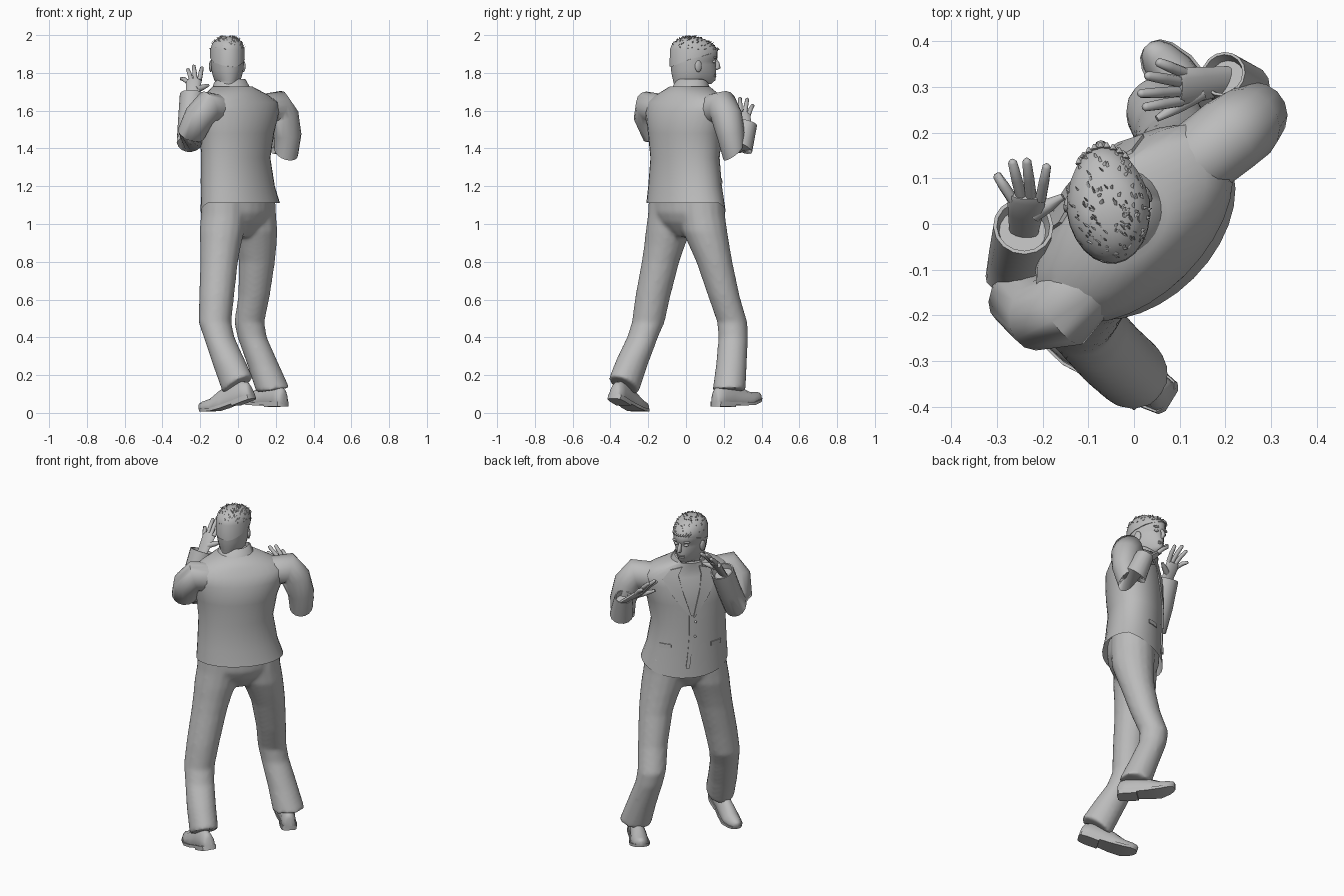
import bpy, bmesh, math, random
from mathutils import Vector as V, Matrix

if "Cube" in bpy.data.objects:
    bpy.data.objects.remove(bpy.data.objects["Cube"])
random.seed(4)
Z = V((0, 0, 1))

grey = bpy.data.materials.new("plain_grey")
grey.use_nodes = True
grey.diffuse_color = (0.5, 0.5, 0.5, 1)
grey.node_tree.nodes["Principled BSDF"].inputs["Base Color"].default_value = (0.5, 0.5, 0.5, 1)


def finish(name, bm, angle=50):
    bmesh.ops.recalc_face_normals(bm, faces=bm.faces[:])
    me = bpy.data.meshes.new(name)
    bm.to_mesh(me)
    bm.free()
    ob = bpy.data.objects.new(name, me)
    bpy.context.collection.objects.link(ob)
    me.materials.append(grey)
    bpy.ops.object.select_all(action='DESELECT')
    ob.select_set(True)
    bpy.context.view_layer.objects.active = ob
    bpy.ops.object.shade_smooth_by_angle(angle=math.radians(angle))
    return ob


def skin(bm, rings, open_start=False):
    rows = [[bm.verts.new(p) for p in r] for r in rings]
    n = len(rows[0])
    for a, b in zip(rows, rows[1:]):
        for i in range(n):
            bm.faces.new((a[i], a[(i + 1) % n], b[(i + 1) % n], b[i]))
    if not open_start:
        bm.faces.new(rows[0])
    bm.faces.new(rows[-1])


def circle(n):
    return [2 * math.pi * i / n for i in range(n)]


def tube(bm, path, n=14, flat=1.0, side=None, hollow=0.0):
    """Skin circles along (x, y, z, radius) points; hollow sinks the far end inwards."""
    pts = [V(p[:3]) for p in path]
    rings = []
    for i, p in enumerate(pts):
        t = (pts[min(i + 1, len(pts) - 1)] - pts[max(i - 1, 0)]).normalized()
        ref = side or V((0.7, -0.7, 0))
        u = (ref - t * ref.dot(t)).normalized()
        w = t.cross(u)
        r = path[i][3]
        rings.append([p + u * r * math.cos(a) + w * r * flat * math.sin(a) for a in circle(n)])
    if hollow:
        rings.append([q.lerp(pts[-1], .12) for q in rings[-1]])
        rings.append([q.lerp(pts[-1], .12) - t * hollow for q in rings[-1]])
    skin(bm, rings)


def ball(bm, centre, size, turn=0):
    m = Matrix.Translation(centre) @ Matrix.Rotation(turn, 4, 'Z') @ Matrix.Diagonal((*size, 1))
    bmesh.ops.create_uvsphere(bm, u_segments=14, v_segments=8, radius=1, matrix=m)


# Jacket: stacked ellipses, wide axis towards the figure's right arm
RIGHT = V((1, 1, 0)).normalized()
FRONT = V((-1, 1, 0)).normalized()
JACKET = [  # z, centre x, centre y, half width, half depth
    (1.09, .012, 0, .245, .168), (1.2, 0, -.005, .226, .158), (1.35, -.012, -.005, .21, .152),
    (1.48, -.005, -.005, .228, .158), (1.59, 0, 0, .262, .158), (1.645, 0, .005, .27, .135),
    (1.685, -.01, .01, .205, .118), (1.73, -.03, .02, .105, .1)]


def on_jacket(deg, z, lift=0.0):
    z = max(min(z, 1.729), 1.091)
    for lo, hi in zip(JACKET, JACKET[1:]):
        if lo[0] <= z <= hi[0]:
            k = (z - lo[0]) / (hi[0] - lo[0])
            _, x, y, a, b = [p + (q - p) * k for p, q in zip(lo, hi)]
            t = math.radians(deg)
            return V((x, y, z)) + RIGHT * (a + lift) * math.cos(t) + FRONT * (b + lift) * math.sin(t)


rings = []
for row in JACKET:
    ring = [on_jacket(math.degrees(t), row[0]) for t in circle(32)]
    if row is JACKET[0]:    # hem hangs lower at the front
        for p, t in zip(ring, circle(32)):
            p.z += 0.02 - 0.075 * max(0, math.sin(t))
    rings.append(ring)
bm = bmesh.new()
skin(bm, rings, open_start=True)
finish("jacket_body", bm)


def plate(name, left, right, lift=0.008):
    bm = bmesh.new()
    skin(bm, [[on_jacket(*l, lift), on_jacket(*r, lift), on_jacket(*r, -.002), on_jacket(*l, -.002)]
              for l, r in zip(left, right)])
    finish(name, bm, 30)


# Lapels, closing edge, pockets and buttons
for s, side in ((-1, "right"), (1, "left")):
    plate(side + "_lapel", [(90 + s * d, z) for d, z in ((34, 1.69), (33, 1.64), (24, 1.54), (3, 1.41))],
          [(90 + s * d, z) for d, z in ((18, 1.71), (15, 1.66), (10, 1.56), (1, 1.41))])
    plate(side + "_pocket_flap", [(90 + s * d, 1.24) for d in (30, 40, 50)],
          [(90 + s * d, 1.215) for d in (30, 40, 50)], .005)
levels = (1.42, 1.3, 1.2, 1.1)
plate("front_closing_edge", [(85, z) for z in levels], [(90, z) for z in levels], .007)
bm = bmesh.new()
for z in (1.38, 1.29):
    ball(bm, on_jacket(94, z, .003), (.007, .007, .007))
finish("jacket_buttons", bm)

# Collar, open at the throat
bm = bmesh.new()
rows = [(1.69, .115, 0), (1.765, .085, -.012), (1.768, .078, -.012), (1.71, .08, 0)]
cols = []
for i in range(21):
    t = math.radians(130 + 280 * i / 20)
    cols.append([V((-.035, .025, z)) + RIGHT * r * math.cos(t) + FRONT * (r * math.sin(t) - d)
                 - Z * .03 * max(0, math.sin(t)) for z, r, d in rows])
skin(bm, cols)
finish("collar", bm, 40)

# Sleeves, with puffed shoulders
ARMS = {
    "right": [(.06, .07, 1.6, .08), (.145, .145, 1.605, .085), (.21, .195, 1.622, .086), (.24, .215, 1.57, .083),
              (.262, .238, 1.47, .074), (.255, .25, 1.38, .066), (.235, .29, 1.405, .066), (.195, .328, 1.535, .05)],
    "left": [(-.06, -.07, 1.6, .08), (-.12, -.14, 1.605, .085), (-.16, -.192, 1.62, .086),
             (-.205, -.198, 1.57, .08), (-.247, -.16, 1.48, .075), (-.255, -.115, 1.44, .07),
             (-.252, -.065, 1.54, .066), (-.242, -.005, 1.685, .066)]}
for side, path in ARMS.items():
    bm = bmesh.new()
    tube(bm, path, 16, hollow=.03)
    finish(side + "_sleeve", bm, 60)

# Hands: wrist, knuckle centre, direction across knuckles, fingertips index to little, thumb
HANDS = {
    "right": ((.215, .315, 1.49), (.105, .3, 1.575), (.1, .95, .1),
              ((.02, .255, 1.65), (.01, .285, 1.67), (.025, .325, 1.665), (.05, .355, 1.63)), (.05, .23, 1.575)),
    "left": ((-.242, -.03, 1.64), (-.235, .055, 1.755), (-1, 0, -.15),
             ((-.19, .13, 1.83), (-.235, .142, 1.84), (-.267, .14, 1.82), (-.302, .11, 1.77)), (-.155, .06, 1.735))}
for side, (wrist, knuckle, across, tips, thumb) in HANDS.items():
    w, k, ax = V(wrist), V(knuckle), V(across).normalized()
    bm = bmesh.new()
    mid = w.lerp(k, .6)
    tube(bm, [(*w, .03), (*mid, .038), (*k, .042), (*k.lerp(V(tips[1]), .1), .036)], 12, .42, ax)
    for i, tip in enumerate(tips):
        base, tip = k + ax * (i - 1.5) * .021, V(tip)
        joint = base.lerp(tip, .5) + Z * .006
        tube(bm, [(*base, .0125), (*joint, .012), (*tip.lerp(joint, .12), .01), (*tip, .005)], 8)
    base, tip = mid - ax * .018, V(thumb)
    tube(bm, [(*base, .018), (*base.lerp(tip, .55), .015), (*tip, .007)], 8)
    finish(side + "_hand", bm, 60)

# Trousers: seat and two legs of level rings, fused into one cloth
bm = bmesh.new()
skin(bm, [[V((.005, 0, z)) + RIGHT * a * math.cos(t) + FRONT * b * math.sin(t) for t in circle(24)]
          for z, a, b in ((.93, .04, .05), (.965, .1, .085), (1.01, .17, .122), (1.06, .208, .143), (1.16, .212, .146))])
LEGS = {
    "right": [(.075, .08, 1.15, .122), (.08, .085, 1.05, .122), (.09, .1, .96, .119), (.097, .125, .88, .107),
              (.1, .15, .8, .096), (.085, .2, .62, .084), (.06, .245, .48, .08), (.075, .25, .4, .078),
              (.135, .24, .25, .082), (.185, .228, .12, .088)],
    "left": [(-.07, -.075, 1.15, .122), (-.075, -.08, 1.05, .122), (-.085, -.095, .96, .119), (-.093, -.115, .88, .108),
             (-.1, -.135, .8, .1), (-.113, -.175, .62, .093), (-.122, -.2, .48, .087), (-.1, -.23, .4, .082),
             (-.05, -.285, .27, .082), (0, -.33, .145, .08)]}
TILT = {"left": V((.5, -.4, 0)), "right": V((.15, 0, 0))}
for side, path in LEGS.items():
    rings = []
    for i, (x, y, z, r) in enumerate(path):
        k = max(0, i - 7) / 2    # the cuff tips with the shoe
        ring = [V((x, y, z)) + V((math.cos(a), math.sin(a), 0)) * r for a in circle(16)]
        for p in ring:
            p.z += TILT[side].dot(p - V((x, y, z))) * k
        rings.append(ring)
    skin(bm, rings)
trousers = finish("trousers", bm)
fuse = trousers.modifiers.new("fuse", 'REMESH')
fuse.mode, fuse.voxel_size, fuse.use_smooth_shade = 'VOXEL', .012, True
soften = trousers.modifiers.new("soften", 'SMOOTH')
soften.factor, soften.iterations = .5, 6

# Shoes: heel and toe points on the sole
SHOES = {"right": ((.245, .15, .045), (.03, .39, .035)), "left": ((.08, -.385, .085), (-.19, -.22, -.022))}
OUTLINE = [(0, .026), (.03, .04), (.15, .047), (.35, .045), (.55, .053), (.75, .057), (.9, .045), (.97, .03), (1, .012)]
TOPS = [.05, .075, .095, .1, .085, .058, .044, .034, .02]
for side, (heel, toe) in SHOES.items():
    heel, toe = V(heel), V(toe)
    run = (toe - heel).normalized()
    wide = run.cross(Z).normalized()
    up = wide.cross(run)
    upper, sole = [], []
    for (s, w), h in zip(OUTLINE, TOPS):
        c = heel.lerp(toe, s) + up * .1 * max(0, s - .7)
        upper.append([c + wide * w * .9 * math.cos(a) + up * (.012 + max(-.006, h * math.sin(a)))
                      for a in circle(14)])
        sole.append([c + wide * w * i + up * j for i, j in ((-1, 0), (1, 0), (1, .016), (-1, .016))])
    bm = bmesh.new()
    skin(bm, upper)
    finish(side + "_shoe_upper", bm, 60)
    bm = bmesh.new()
    skin(bm, sole)
    skin(bm, [[heel.lerp(toe, s) + wide * w * i + up * j
               for i, j in ((-1, -.01), (1, -.01), (1, .004), (-1, .004))] for s, w in OUTLINE[:4]])
    finish(side + "_shoe_sole", bm, 40)

# Head, facing mostly +y with a slight turn
TURN = Matrix.Rotation(math.radians(7), 3, 'Z')
PIVOT = V((-.057, .045, 0))
HEAD = [  # z, back, front, half width, front taper
    (1.68, -.105, .03, .06, 0), (1.735, -.108, .035, .062, 0), (1.742, -.11, .09, .056, .4), (1.762, -.115, .112, .07, .45),
    (1.795, -.122, .115, .08, .35), (1.815, -.125, .116, .084, .3), (1.845, -.128, .112, .087, .22),
    (1.862, -.13, .111, .088, .2), (1.878, -.13, .122, .089, .15), (1.92, -.128, .122, .088, .12),
    (1.952, -.115, .095, .078, .1), (1.975, -.085, .05, .058, 0), (1.988, -.05, .0, .03, 0)]


def head_point(row, t, grow=0.0):
    z, back, front, half, taper = row
    y = (back + front) / 2 + ((front - back) / 2 + grow) * math.sin(t)
    x = (half + grow) * math.cos(t) * (1 - taper * max(0, math.sin(t)))
    return PIVOT + TURN @ V((x, y, z))


bm = bmesh.new()
skin(bm, [[head_point(row, t) for t in circle(24)] for row in HEAD])
face = [PIVOT + TURN @ V(p) for p in ((0, .108, 1.878), (0, .122, 1.85), (0, .126, 1.83), (0, .112, 1.82))]
tube(bm, [(*p, r) for p, r in zip(face, (.007, .011, .014, .008))], 8)
for s in (-1, 1):
    ball(bm, PIVOT + TURN @ V((s * .03, .1, 1.86)), (.014, .011, .008), math.radians(7))
    ball(bm, PIVOT + TURN @ V((s * .034, .106, 1.881)), (.022, .01, .006), math.radians(7 - s * 15))
    ball(bm, PIVOT + TURN @ V((s * .087, .01, 1.835)), (.009, .02, .031), math.radians(7 + s * 20))
for z in (1.783, 1.793):
    ball(bm, PIVOT + TURN @ V((0, .106, z)), (.024, .01, .006), math.radians(7))
finish("head", bm, 60)

# Hair cap with a raised front hairline, a fringe and short flat tufts
bm = bmesh.new()
cap = [[head_point(row, t, .003) + Z * .004 for t in circle(24)] for row in HEAD[8:]]
for p, t in zip(cap[0], circle(24)):
    p.z += .034 * max(0, math.sin(t)) - .05 * max(0, -math.sin(t)) + random.uniform(-.004, .004)
skin(bm, cap)
for i in range(150):
    lo = random.choice((9, 10, 10, 11, 11))
    t, k = random.uniform(0, 2 * math.pi), random.random()
    p = head_point(HEAD[lo], t).lerp(head_point(HEAD[lo + 1], t), k) + Z * .003
    out = (p - PIVOT - Z * 1.88).normalized() * .6 + TURN @ V((random.uniform(-.7, .7), random.uniform(.2, 1), 0))
    tube(bm, [(*p, .005), (*(p + out.normalized() * .012), .001)], 4, .5)
for i in range(9):
    p = head_point(HEAD[9], math.radians(50 + 10 * i)) + Z * .008
    tube(bm, [(*p, .01), (*(p + TURN @ V((0, .012, -.006))), .003)], 6, .6)
finish("hair", bm, 60)
